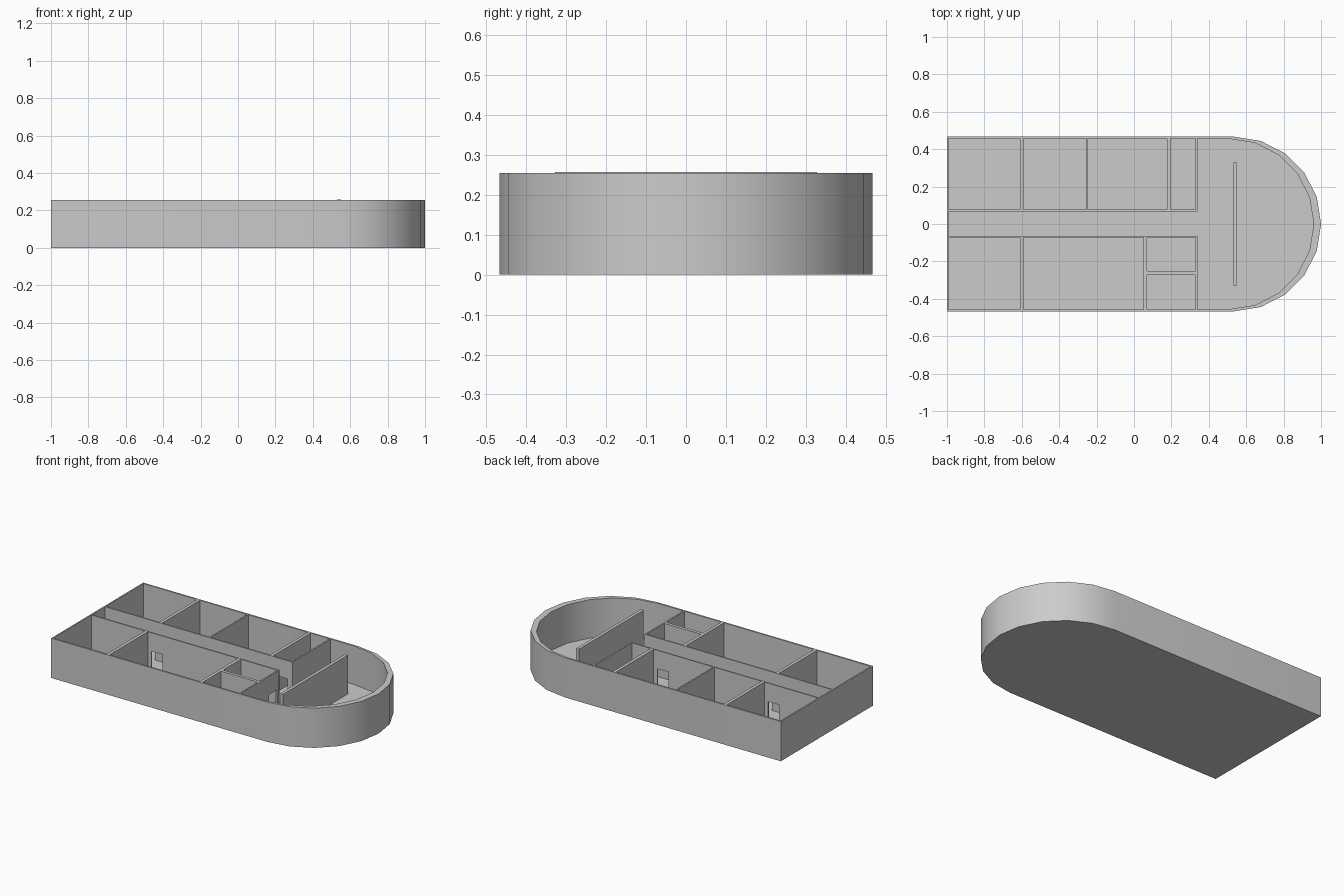
import bpy, bmesh
from math import sin, cos, pi

cube = bpy.data.objects.get("Cube")
if cube:
    bpy.data.objects.remove(cube, do_unlink=True)

TOP, FLOOR, DOOR_TOP = 0.255, 0.008, 0.137

grey = bpy.data.materials.new("plain grey")
grey.use_nodes = True
colour = (0.6, 0.6, 0.6, 1)
grey.diffuse_color = colour
grey.node_tree.nodes["Principled BSDF"].inputs["Base Color"].default_value = colour


def finish(name, bm, smooth=False):
    bmesh.ops.recalc_face_normals(bm, faces=bm.faces)
    mesh = bpy.data.meshes.new(name)
    bm.to_mesh(mesh)
    bm.free()
    mesh.materials.append(grey)
    obj = bpy.data.objects.new(name, mesh)
    bpy.context.collection.objects.link(obj)
    if smooth:
        bpy.ops.object.select_all(action='DESELECT')
        obj.select_set(True)
        bpy.context.view_layer.objects.active = obj
        bpy.ops.object.shade_smooth_by_angle(angle=pi / 6)
    return obj


def add_box(bm, x0, x1, y0, y1, z0, z1):
    base = [bm.verts.new((x, y, z0)) for x, y in ((x0, y0), (x1, y0), (x1, y1), (x0, y1))]
    out = bmesh.ops.extrude_face_region(bm, geom=[bm.faces.new(base)])
    for v in out["geom"]:
        if isinstance(v, bmesh.types.BMVert):
            v.co.z = z1


def outline(back, centre, radius):
    """Plan with a square end at -x and a ten-sided half round at +x."""
    arc = [(centre + radius * cos(a), radius * sin(a))
           for a in (-pi / 2 + pi * i / 10 for i in range(11))]
    return [(back, radius), (back, -radius)] + arc


def wall(name, axis, start, end, low, high, doors=()):
    """Straight wall along x or y, with a lintel over each door gap."""
    bm = bmesh.new()

    def piece(a, b, z0):
        span = (a, b, low, high) if axis == 'x' else (low, high, a, b)
        add_box(bm, *span, z0, TOP)

    at = start
    for a, b in doors:
        piece(at, a, FLOOR)
        piece(a, b, DOOR_TOP)
        at = b
    piece(at, end, FLOOR)
    finish(name, bm)


outer = outline(-1, 0.533, 0.467)
inner = outline(-0.991, 0.505, 0.456)

# Floor slab
bm = bmesh.new()
rings = [[bm.verts.new((x, y, z)) for x, y in outer] for z in (0, FLOOR)]
for ring in rings:
    bm.faces.new(ring)
n = len(outer)
for i in range(n):
    j = (i + 1) % n
    bm.faces.new((rings[0][i], rings[0][j], rings[1][j], rings[1][i]))
finish("floor", bm, True)

# Outer wall, a closed ring thicker round the curved end
bm = bmesh.new()
rings = [[bm.verts.new((x, y, z)) for x, y in plan]
         for plan, z in ((outer, FLOOR), (outer, TOP), (inner, TOP), (inner, FLOOR))]
for a, b in zip(rings, rings[1:] + rings[:1]):
    for i in range(n):
        j = (i + 1) % n
        bm.faces.new((a[i], a[j], b[j], b[i]))
finish("outer_wall", bm, True)

# Corridor walls with doors
wall("left_corridor_wall", 'x', -0.993, 0.34, 0.068, 0.077,
     [(-0.715, -0.637), (-0.565, -0.487), (0.07, 0.15), (0.225, 0.305)])
wall("right_corridor_wall", 'x', -0.993, 0.34, -0.072, -0.063,
     [(-0.715, -0.637), (-0.565, -0.487)])

# Room partitions on the left side
for i, (x0, x1) in enumerate([(-0.61, -0.59), (-0.255, -0.246), (0.176, 0.196), (0.33, 0.339)]):
    wall(f"left_partition_{i + 1}", 'y', 0.077, 0.46, x0, x1)

# Room partitions on the right side
for i, (x0, x1) in enumerate([(-0.61, -0.59), (0.05, 0.07)]):
    wall(f"right_partition_{i + 1}", 'y', -0.46, -0.072, x0, x1)
wall("right_end_partition", 'y', -0.46, -0.072, 0.33, 0.339,
     [(-0.37, -0.29), (-0.17, -0.09)])
wall("small_room_divider", 'x', 0.07, 0.33, -0.272, -0.252)

# Free-standing screen in the rounded hall
bm = bmesh.new()
add_box(bm, 0.53, 0.55, -0.328, 0.328, FLOOR, TOP + 0.002)
finish("hall_screen", bm)
